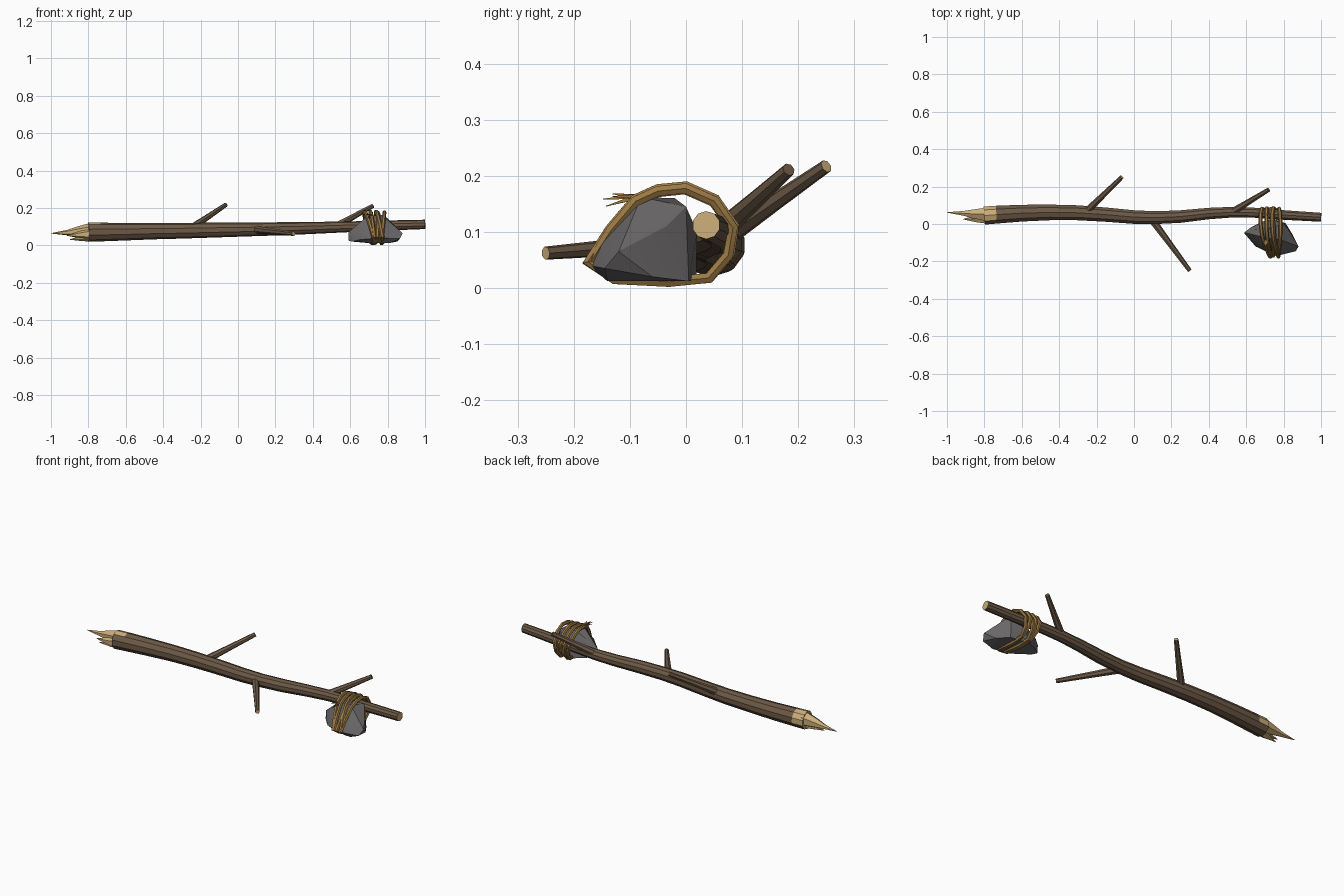
import bpy, bmesh, math
from mathutils import Vector


def material(name, rgb):
    m = bpy.data.materials.new(name)
    m.diffuse_color = (*rgb, 1)
    return m


BARK = material("bark brown", (0.15, 0.10, 0.062))
WOOD = material("raw wood", (0.60, 0.42, 0.19))
STONE = material("stone grey", (0.145, 0.135, 0.14))
ROPE = material("rope tan", (0.33, 0.19, 0.058))


def finish(bm, name, mats, angle=35):
    bmesh.ops.recalc_face_normals(bm, faces=bm.faces)
    me = bpy.data.meshes.new(name)
    bm.to_mesh(me)
    bm.free()
    for m in mats:
        me.materials.append(m)
    ob = bpy.data.objects.new(name, me)
    bpy.context.collection.objects.link(ob)
    bpy.ops.object.select_all(action='DESELECT')
    ob.select_set(True)
    bpy.context.view_layer.objects.active = ob
    bpy.ops.object.shade_smooth_by_angle(angle=math.radians(angle))
    return ob


def tube(bm, pts, radii, sides, ref, closed=False, cap_mat=(0, 0)):
    """Sweep a polygon along points; zero-ish radii make spikes."""
    pts = [Vector(p) for p in pts]
    n, rings = len(pts), []
    for i, p in enumerate(pts):
        a = pts[(i - 1) % n] if closed else pts[max(i - 1, 0)]
        b = pts[(i + 1) % n] if closed else pts[min(i + 1, n - 1)]
        t = (b - a).normalized()
        u = t.cross(Vector(ref)).normalized()
        v = u.cross(t)
        rings.append([bm.verts.new(p + radii[i] * (u * math.cos(w) + v * math.sin(w)))
                      for w in (2 * math.pi * (k + 0.5) / sides for k in range(sides))])
    for i in range(n if closed else n - 1):
        r, s = rings[i], rings[(i + 1) % n]
        for k in range(sides):
            j = (k + 1) % sides
            bm.faces.new((r[k], r[j], s[j], s[k]))
    if not closed:
        for ring, m in zip((rings[0], rings[-1]), cap_mat):
            bm.faces.new(ring).material_index = m


# Main stick, with peeled bark on the upper back of the broken end
path = [(-0.80, 0.045, 0.070), (-0.735, 0.050, 0.071), (-0.60, 0.058, 0.073),
        (-0.45, 0.062, 0.076), (-0.30, 0.060, 0.078), (-0.15, 0.050, 0.081),
        (0.0, 0.037, 0.084), (0.12, 0.034, 0.086), (0.25, 0.040, 0.089),
        (0.40, 0.056, 0.093), (0.52, 0.063, 0.097), (0.65, 0.060, 0.101),
        (0.80, 0.048, 0.106), (1.0, 0.036, 0.112)]
radii = [0.051, 0.050, 0.047, 0.044, 0.042, 0.040, 0.038, 0.036,
         0.035, 0.032, 0.030, 0.028, 0.027, 0.025]
bm = bmesh.new()
tube(bm, path, radii, 10, (0, 0, 1), cap_mat=(1, 1))
bm.normal_update()
for f in bm.faces:
    c = f.calc_center_median()
    if c.x < -0.735 and (c - Vector((c.x, 0.048, 0.07))).dot(Vector((0, 0.5, 0.86))) > 0.022:
        f.material_index = 1
finish(bm, "stick", [BARK, WOOD])

# Splintered end: long spike, side spike and a short lower one
bm = bmesh.new()
for pts, rad in (
        ([(-0.79, 0.052, 0.078), (-0.86, 0.054, 0.073), (-0.91, 0.057, 0.068), (-1.0, 0.062, 0.064)],
         [0.041, 0.027, 0.015, 0.001]),
        ([(-0.79, 0.030, 0.060), (-0.84, 0.026, 0.057), (-0.915, 0.026, 0.052)], [0.032, 0.020, 0.001]),
        ([(-0.79, 0.042, 0.046), (-0.83, 0.036, 0.038), (-0.90, 0.030, 0.031)], [0.026, 0.016, 0.001])):
    tube(bm, pts, rad, 6, (0, 0, 1))
finish(bm, "splintered_end", [WOOD], 20)

# Side branches
for i, (a, b, cap) in enumerate((
        ((-0.26, 0.06, 0.085), (-0.065, 0.25, 0.217), 1),
        ((0.09, 0.03, 0.085), (0.298, -0.25, 0.062), 1),
        ((0.52, 0.06, 0.10), (0.72, 0.183, 0.211), 0))):
    bm = bmesh.new()
    a, b = Vector(a), Vector(b)
    tube(bm, [a, a.lerp(b, 0.5), b], [0.021, 0.016, 0.012], 7, (0, 0, 1), cap_mat=(0, cap))
    finish(bm, f"branch_{i + 1}", [BARK, WOOD])

# Faceted stone head
corners = [(0.59, -0.05, 0.025), (0.59, -0.045, 0.07), (0.61, -0.07, 0.02), (0.65, -0.03, 0.115),
           (0.65, -0.12, 0.03), (0.66, -0.11, 0.085), (0.69, -0.07, 0.155), (0.73, -0.02, 0.16),
           (0.77, -0.08, 0.162), (0.80, 0.0, 0.145), (0.76, -0.172, 0.04), (0.77, -0.15, 0.085),
           (0.84, -0.11, 0.095), (0.83, -0.035, 0.11), (0.88, -0.12, 0.065), (0.865, -0.145, 0.035),
           (0.85, -0.06, 0.02), (0.81, -0.14, 0.012), (0.81, 0.005, 0.012), (0.75, 0.02, 0.10),
           (0.70, 0.018, 0.012), (0.64, -0.01, 0.02), (0.72, -0.13, 0.012), (0.63, -0.015, 0.08)]
bm = bmesh.new()
for c in corners:
    bm.verts.new(c)
hull = bmesh.ops.convex_hull(bm, input=bm.verts)
bmesh.ops.delete(bm, geom=[v for v in bm.verts if not v.link_faces], context='VERTS')
finish(bm, "stone_head", [STONE], 25)

# Rope lashing: five tilted loops round the stone and stick
loop = [(-0.175, 0.045), (-0.135, 0.105), (-0.09, 0.158), (-0.05, 0.176), (0.0, 0.181), (0.052, 0.158),
        (0.086, 0.11), (0.078, 0.06), (0.042, 0.018), (-0.03, 0.011), (-0.128, 0.016)]
bm = bmesh.new()
for x0, tz, ty, s in ((0.700, -0.22, -0.10, 0.98), (0.718, -0.10, -0.05, 1.0), (0.738, 0.12, -0.08, 0.97),
                      (0.756, -0.18, -0.06, 1.0), (0.774, 0.10, 0.0, 0.98)):
    pts = [(x0 + tz * (z - 0.09) + ty * (y + 0.03), -0.045 + (y + 0.045) * s, 0.011 + (z - 0.011) * s)
           for y, z in loop]
    tube(bm, pts, [0.0105] * len(pts), 6, (1, 0, 0), closed=True)
finish(bm, "rope_lashing", [ROPE], 40)

# Frayed rope end
bm = bmesh.new()
for dx, dy, dz in ((-0.01, -0.05, -0.015), (0.0, -0.055, -0.004), (-0.02, -0.04, 0.004), (0.012, -0.04, 0.0)):
    p = Vector((0.705, -0.085, 0.163))
    d = Vector((dx, dy, dz))
    tube(bm, [p, p + d * 0.5, p + d * 1.15], [0.006, 0.004, 0.0008], 4, (0, 0, 1))
finish(bm, "rope_fray", [ROPE], 30)
